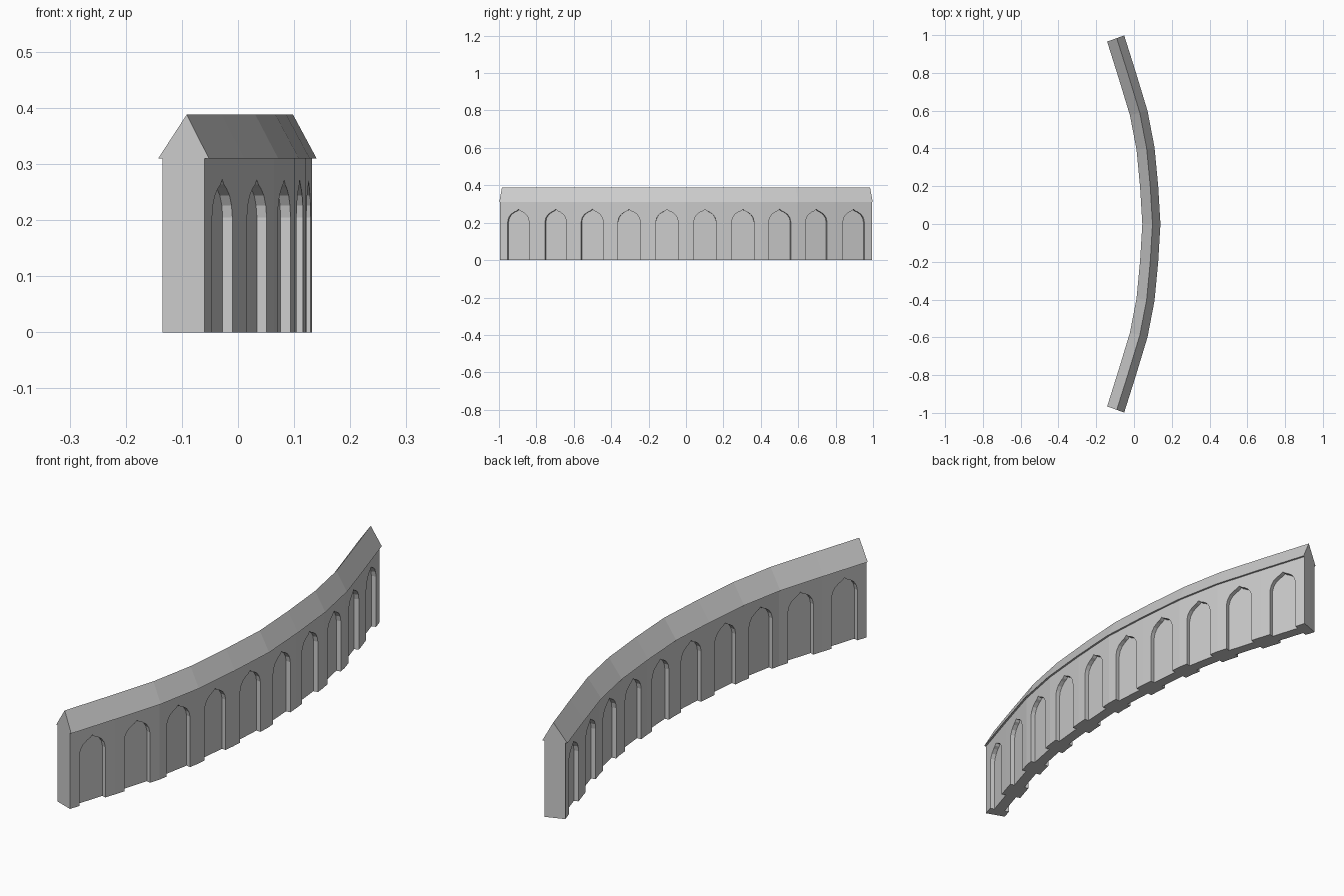
import bpy, bmesh, math
from mathutils import Vector

if "Cube" in bpy.data.objects:
    bpy.data.objects.remove(bpy.data.objects["Cube"])

# Plan of the bent wall: centre line joints for y >= 0, mirrored to y < 0
half = [(0.092, 0), (0.080, 0.2), (0.061, 0.4), (0.025, 0.587), (-0.035, 0.785), (-0.097, 0.982)]
path = [Vector((x, -y, 0)) for x, y in reversed(half[1:])] + [Vector((x, y, 0)) for x, y in half]
N = len(path)
END = math.radians(20)
WALL, EAVE, RIDGE_OFF = 0.040, 0.048, 0.006
EAVE_Z, RIDGE_Z, DEPTH = 0.31, 0.388, 0.018

def side_normal(a, b):
    d = (b - a).normalized()
    return Vector((d.y, -d.x, 0))

# Outward direction at every joint
normals = []
for i in range(N):
    if i in (0, N - 1):
        s = 1 if i else -1
        normals.append(Vector((math.cos(END), s * math.sin(END), 0)))
    else:
        normals.append(side_normal(path[i - 1], path[i + 1]))

def at(i, off, z):
    return path[i] + normals[i] * off + Vector((0, 0, z))

stone = bpy.data.materials.new("pale_grey_stone")
stone.diffuse_color = (0.6, 0.6, 0.6, 1)
stone.use_nodes = True
stone.node_tree.nodes["Principled BSDF"].inputs["Base Color"].default_value = stone.diffuse_color

def finish(bm, name):
    bmesh.ops.remove_doubles(bm, verts=bm.verts, dist=1e-5)
    bmesh.ops.recalc_face_normals(bm, faces=bm.faces)
    me = bpy.data.meshes.new(name)
    bm.to_mesh(me)
    bm.free()
    me.materials.append(stone)
    bpy.context.collection.objects.link(bpy.data.objects.new(name, me))

def face(bm, pts):
    return bm.faces.new([bm.verts.new(p) for p in pts])

# Pointed arch outline: along the wall, height
right = [(0.06, 0), (0.06, 0.205), (0.055, 0.226), (0.043, 0.244), (0.024, 0.257), (0.010, 0.263)]
arch = [(-u, z) for u, z in right] + [(0, 0.272)] + right[::-1]

# Wall with one arched niche per segment on both sides
bm = bmesh.new()
for i in range(N - 1):
    floor = []
    for s in (-1, 1):
        a, b = at(i, s * WALL, 0), at(i + 1, s * WALL, 0)
        top = Vector((0, 0, EAVE_Z))
        d = (b - a).normalized()
        inward = side_normal(a, b) * (-s * DEPTH)
        mid = (a + b) / 2
        front = [mid + d * u + Vector((0, 0, z)) for u, z in arch]
        back = [p + inward for p in front]
        k = len(arch) // 2
        # panel halves left and right of the arch tip
        tip = mid + top
        face(bm, [a] + front[:k + 1] + [tip, a + top])
        face(bm, [b, b + top, tip] + front[k:])
        # niche back and reveals
        face(bm, back)
        for j in range(len(arch) - 1):
            face(bm, [front[j], front[j + 1], back[j + 1], back[j]])
        floor.append([a, front[0], back[0], back[-1], front[-1], b])
    # underside follows the niches
    face(bm, floor[0] + floor[1][::-1])
    # wall top under the roof
for i in (0, N - 1):
    face(bm, [at(i, -WALL, 0), at(i, WALL, 0), at(i, WALL, EAVE_Z), at(i, -WALL, EAVE_Z)])
finish(bm, "arcade_wall")

# Gabled roof swept along the same path
bm = bmesh.new()
section = [(-EAVE, EAVE_Z), (EAVE, EAVE_Z), (RIDGE_OFF, RIDGE_Z)]
rings = [[bm.verts.new(at(i, o, z)) for o, z in section] for i in range(N)]
for r, q in zip(rings, rings[1:]):
    for j in range(3):
        k = (j + 1) % 3
        bm.faces.new([r[j], r[k], q[k], q[j]])
bm.faces.new(rings[0])
bm.faces.new(rings[-1])
finish(bm, "gabled_roof")
